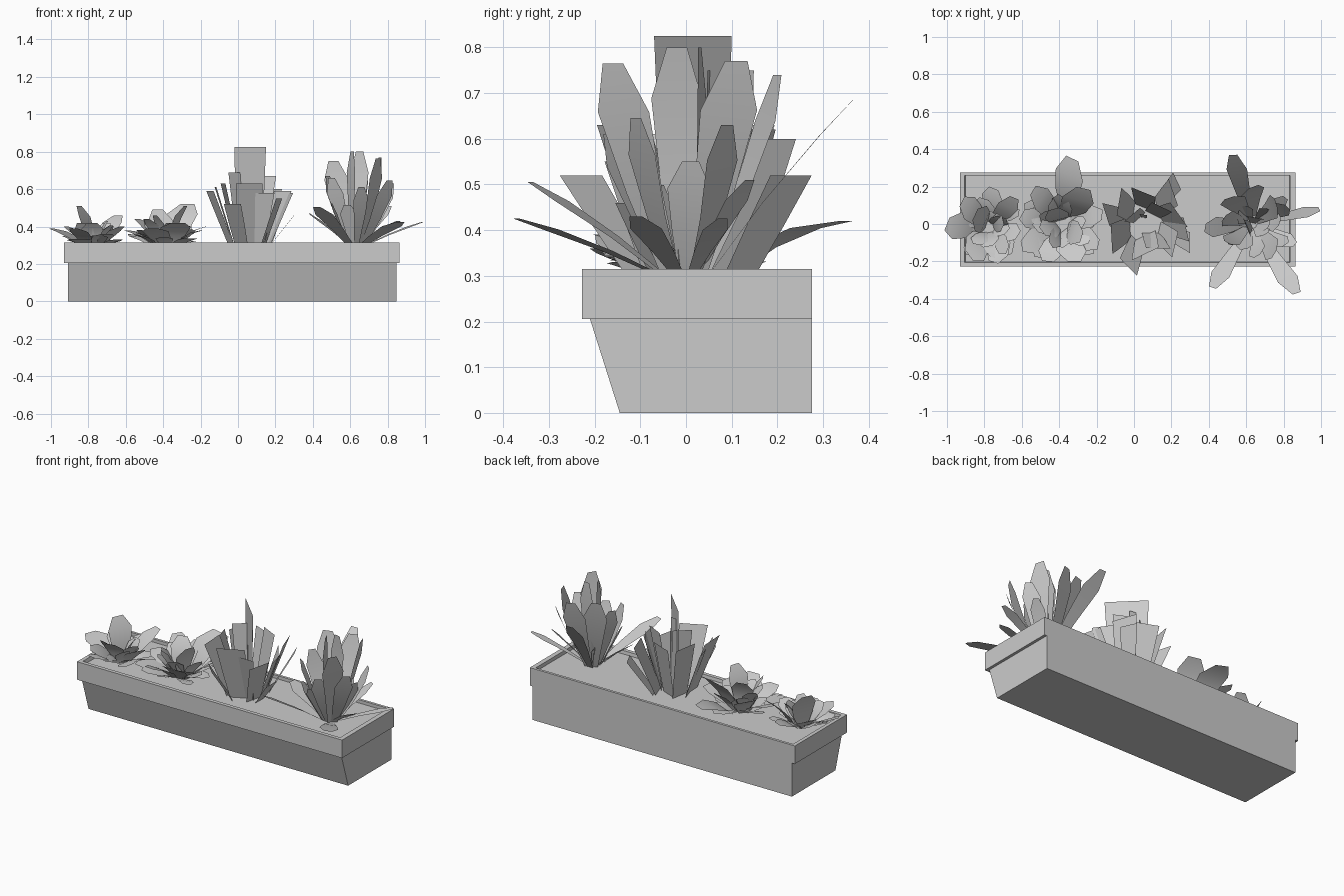
import bpy
import bmesh
import random
from math import radians, sin, cos, tau
from mathutils import Vector, Matrix

cube = bpy.data.objects.get("Cube")
if cube:
    bpy.data.objects.remove(cube, do_unlink=True)

grey = bpy.data.materials.new("plain_grey")
grey.use_nodes = True
colour = (0.6, 0.6, 0.6, 1)
grey.diffuse_color = colour
for node in grey.node_tree.nodes:
    if node.type == 'BSDF_PRINCIPLED':
        node.inputs["Base Color"].default_value = colour

UP = Vector((0, 0, 1))
SOIL = 0.295
random.seed(4)


def finish(name, bm, smooth=False):
    """Turn a bmesh into a named object with the shared material."""
    mesh = bpy.data.meshes.new(name)
    bm.to_mesh(mesh)
    bm.free()
    mesh.materials.append(grey)
    obj = bpy.data.objects.new(name, mesh)
    bpy.context.collection.objects.link(obj)
    if smooth:
        bpy.ops.object.select_all(action='DESELECT')
        obj.select_set(True)
        bpy.context.view_layer.objects.active = obj
        bpy.ops.object.shade_smooth_by_angle(angle=radians(30))
    return obj


def rectangle(bm, x0, x1, y0, y1, z):
    corners = ((x0, y0), (x1, y0), (x1, y1), (x0, y1))
    return [bm.verts.new((x, y, z)) for x, y in corners]


# Leaf outlines: (fraction of length, fraction of width)
POINTED = ((0, 0.35), (0.4, 0.7), (0.78, 1), (1, 0.4))
BLUNT = ((0, 0.75), (0.5, 0.9), (1, 1))
ROUND = ((0, 0.4), (0.35, 0.85), (0.7, 1), (1, 0.45))


def add_leaf(bm, centre, tip, width, outline, spread, bend, twist):
    """Flat strip from near the plant centre out to the tip."""
    centre, tip = Vector(centre), Vector(tip)
    out = tip - centre
    out.z = 0
    if out.length < 0.02:
        out = Vector((0, -0.02, 0))
    base = centre + out * spread
    axis = tip - base
    side = Matrix.Rotation(twist, 3, 'Z') @ out.normalized().cross(UP)
    normal = side.cross(axis).normalized()
    if normal.z < 0:
        normal.negate()
    rows = []
    for t, w in outline:
        mid = base + axis * t + normal * bend * axis.length * 4 * t * (1 - t)
        half = side * width * w / 2
        rows.append((bm.verts.new(mid - half), bm.verts.new(mid + half)))
    for low, high in zip(rows, rows[1:]):
        bm.faces.new((low[0], low[1], high[1], high[0]))


def plant(name, centre, leaves, outline, spread, bend, twist=0.0):
    bm = bmesh.new()
    for i, (x, y, z, width) in enumerate(leaves):
        turn = twist * (1 if i % 2 else -1)
        add_leaf(bm, (*centre, SOIL), (x, y, z), width, outline, spread, bend, turn)
    return finish(name, bm, smooth=True)


def ring(centre, count, near, far, low, high, width):
    """Irregular ring of leaf tips around a plant centre."""
    tips = []
    for i in range(count):
        angle = tau * (i + random.uniform(-0.3, 0.3)) / count
        radius = random.uniform(near, far)
        tips.append((centre[0] + radius * cos(angle),
                     centre[1] + radius * sin(angle),
                     random.uniform(low, high),
                     width * random.uniform(0.8, 1.2)))
    return tips


# Planter: sloped front, flush back, overhanging hollow rim
bm = bmesh.new()
loops = [
    rectangle(bm, -0.91, 0.847, -0.145, 0.276, 0),
    rectangle(bm, -0.91, 0.847, -0.21, 0.276, 0.205),
    rectangle(bm, -0.93, 0.864, -0.228, 0.276, 0.205),
    rectangle(bm, -0.93, 0.864, -0.228, 0.276, 0.315),
    rectangle(bm, -0.907, 0.835, -0.205, 0.26, 0.315),
    rectangle(bm, -0.897, 0.83, -0.2, 0.26, 0.28),
]
bm.faces.new(loops[0][::-1])
for a, b in zip(loops, loops[1:]):
    for i in range(4):
        j = (i + 1) % 4
        if (a[i].co - b[i].co).length > 0.001 or (a[j].co - b[j].co).length > 0.001:
            bm.faces.new((a[i], a[j], b[j], b[i]))
finish("planter_box", bm)

# Soil
bm = bmesh.new()
bm.faces.new(rectangle(bm, -0.9, 0.832, -0.202, 0.26, SOIL))
finish("soil", bm)

# Spiky plant at the +x end: upright core, splayed outer leaves, short shoots
spiky = (0.63, 0.0)
plant("spiky_plant_core", spiky, [
    (0.61, -0.02, 0.80, 0.12), (0.75, -0.16, 0.765, 0.13),
    (0.51, 0.14, 0.75, 0.14), (0.64, 0.20, 0.74, 0.13),
    (0.76, 0.11, 0.77, 0.13), (0.50, -0.10, 0.66, 0.10),
    (0.81, -0.11, 0.645, 0.10), (0.66, -0.17, 0.61, 0.10),
    (0.78, 0.01, 0.55, 0.10), (0.65, 0.03, 0.80, 0.10),
    (0.48, 0.03, 0.67, 0.10), (0.82, 0.09, 0.63, 0.10),
], POINTED, 0.2, -0.03, 0.4)
plant("spiky_plant_outer_leaves", spiky, [
    (0.53, 0.37, 0.69, 0.11), (0.42, -0.34, 0.505, 0.10),
    (0.87, -0.37, 0.425, 0.11), (0.99, 0.08, 0.425, 0.06),
    (0.38, -0.02, 0.47, 0.11), (0.81, 0.14, 0.51, 0.08),
    (0.86, -0.11, 0.43, 0.09),
], POINTED, 0.12, 0.02, 0.25)
plant("spiky_plant_shoots", spiky, ring(spiky, 7, 0.08, 0.18, 0.42, 0.55, 0.08),
      POINTED, 0.3, 0, 0.4)

# Broad-bladed plant in the middle, with one tall diagonal blade
middle = (0.06, 0.02)
plant("broad_plant_blades", middle, [
    (-0.12, -0.08, 0.61, 0.16), (0.06, -0.16, 0.63, 0.16),
    (-0.03, -0.23, 0.52, 0.13), (0.24, 0.05, 0.59, 0.16),
    (0.21, 0.17, 0.60, 0.15), (-0.08, 0.12, 0.63, 0.15),
    (0.23, 0.23, 0.52, 0.10), (0.15, 0.09, 0.67, 0.12),
    (-0.01, 0.05, 0.69, 0.11), (0.22, -0.11, 0.55, 0.14),
    (0.05, 0.05, 0.75, 0.04), (0.28, -0.03, 0.58, 0.13),
    (0.05, 0.17, 0.62, 0.14), (-0.15, 0.05, 0.59, 0.13),
    (0.13, -0.13, 0.58, 0.13), (0.30, -0.10, 0.46, 0.11),
], BLUNT, 0.45, 0, 0.45)
bm = bmesh.new()
add_leaf(bm, (0.06, 0.02, SOIL), (0.065, 0.015, 0.825), 0.24, BLUNT, 0, 0,
         radians(135))
finish("broad_plant_tall_blade", bm)

# Leafy rosette beside it
leafy = (-0.38, 0.0)
plant("leafy_rosette", leafy, [
    (-0.33, 0.35, 0.42, 0.16), (-0.27, 0.19, 0.52, 0.17),
    (-0.60, 0.05, 0.38, 0.13), (-0.54, 0.18, 0.44, 0.13),
    (-0.60, -0.12, 0.36, 0.13), (-0.46, -0.20, 0.39, 0.14),
    (-0.32, -0.20, 0.42, 0.16), (-0.19, -0.11, 0.38, 0.12),
    (-0.17, 0.05, 0.40, 0.12), (-0.28, -0.07, 0.51, 0.13),
    (-0.43, 0.08, 0.49, 0.13), (-0.49, -0.04, 0.44, 0.12),
], ROUND, 0.25, 0.1, 0.3)
plant("leafy_rosette_inner_leaves", leafy,
      ring(leafy, 9, 0.1, 0.18, 0.35, 0.46, 0.11)
      + ring(leafy, 8, 0.16, 0.22, 0.32, 0.37, 0.12), ROUND, 0.3, 0.08, 0.5)

# Low rosette at the -x end
low = (-0.77, -0.02)
plant("low_rosette", low, [
    (-1.0, 0.0, 0.39, 0.16), (-0.85, 0.05, 0.51, 0.15),
    (-0.88, -0.17, 0.39, 0.16), (-0.70, -0.19, 0.36, 0.15),
    (-0.62, -0.06, 0.40, 0.12), (-0.64, 0.14, 0.46, 0.11),
    (-0.75, 0.19, 0.37, 0.12), (-0.92, 0.12, 0.40, 0.13),
    (-0.70, 0.02, 0.43, 0.10), (-0.78, -0.12, 0.42, 0.12),
], ROUND, 0.25, 0.08, 0.3)
plant("low_rosette_inner_leaves", low,
      ring(low, 8, 0.08, 0.16, 0.34, 0.42, 0.1)
      + ring(low, 8, 0.13, 0.18, 0.32, 0.36, 0.12), ROUND, 0.3, 0.08, 0.5)
